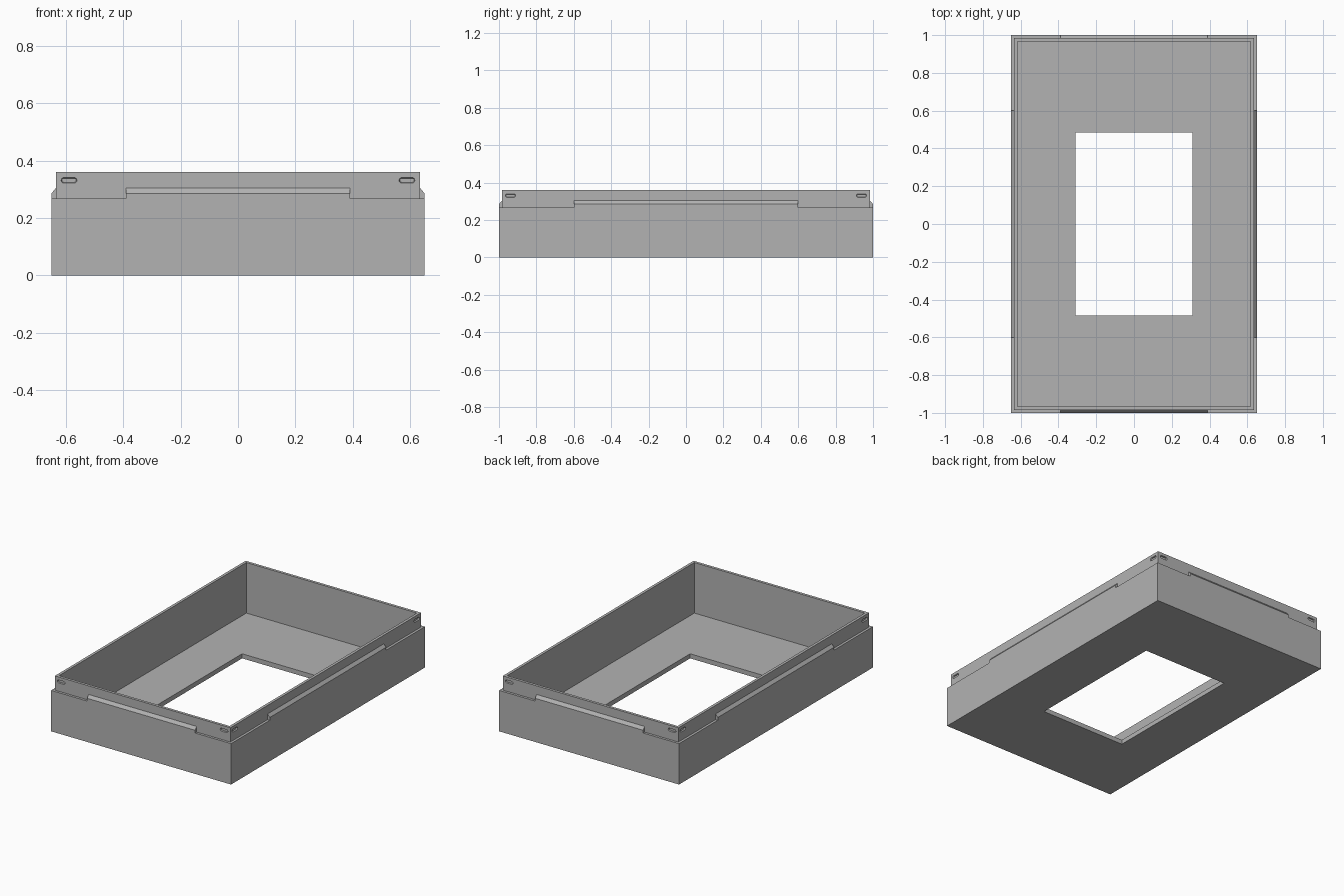
import bpy
import bmesh
from math import pi, cos, sin
from mathutils import Matrix, Vector

old = bpy.data.objects.get("Cube")
if old:
    bpy.data.objects.remove(old, do_unlink=True)

grey = bpy.data.materials.new("plain_grey")
grey.use_nodes = True
GREY = (0.45, 0.45, 0.45, 1)
grey.diffuse_color = GREY
grey.node_tree.nodes["Principled BSDF"].inputs["Base Color"].default_value = GREY

OUT = Vector((0.65, 1.0))
LIP = Vector((0.634, 0.984))
INNER = Vector((0.616, 0.966))
HOLE = Vector((0.31, 0.485))
FLOOR, LEDGE, TOP = 0.03, 0.267, 0.36


def finish(name, bm):
    bmesh.ops.recalc_face_normals(bm, faces=bm.faces[:])
    mesh = bpy.data.meshes.new(name)
    bm.to_mesh(mesh)
    bm.free()
    mesh.materials.append(grey)
    obj = bpy.data.objects.new(name, mesh)
    bpy.context.collection.objects.link(obj)
    return obj


def loft(name, rings, closed=False, matrix=Matrix()):
    """Join rings of points; cap the ends unless the loft closes on itself."""
    bm = bmesh.new()
    loops = [[bm.verts.new(matrix @ Vector(p)) for p in ring] for ring in rings]
    n = len(loops[0])
    pairs = list(zip(loops, loops[1:]))
    if closed:
        pairs.append((loops[-1], loops[0]))
    else:
        bm.faces.new(loops[0])
        bm.faces.new(loops[-1])
    for a, b in pairs:
        for i in range(n):
            j = (i + 1) % n
            bm.faces.new((a[i], a[j], b[j], b[i]))
    return finish(name, bm)


def rectangle(half, z):
    return [(sx * half.x, sy * half.y, z)
            for sx, sy in ((-1, -1), (1, -1), (1, 1), (-1, 1))]


def stadium(length, height, y):
    """Rounded slot outline in the xz plane."""
    r = height / 2
    pts = []
    for side, start in ((1, -pi / 2), (-1, pi / 2)):
        for k in range(7):
            a = start + pi * k / 6
            pts.append((side * (length / 2 - r) + r * cos(a), y, r * sin(a)))
    return pts


# Open tray with stepped lip and a rectangular hole in the floor
tray = loft("tray", [rectangle(half, z) for half, z in (
    (HOLE, 0), (OUT, 0), (OUT, LEDGE), (LIP, LEDGE),
    (LIP, TOP), (INNER, TOP), (INNER, FLOOR), (HOLE, FLOOR))], closed=True)

cutters = []
sides = (("front", 0, OUT.y, LIP.y, 0.39, LIP.x),
         ("left", pi / 2, OUT.x, LIP.x, 0.6, LIP.y),
         ("back", pi, OUT.y, LIP.y, 0.39, LIP.x),
         ("right", -pi / 2, OUT.x, LIP.x, 0.6, LIP.y))
for side, angle, outer, lip, reach, corner in sides:
    turn = Matrix.Rotation(angle, 4, "Z")

    # Sloped ridge resting on the ledge
    profile = ((-outer, LEDGE), (-outer, 0.285), (-lip, 0.304), (-lip, LEDGE))
    loft(side + "_ridge", [[(x, y, z) for y, z in profile]
                           for x in (-reach, reach)], matrix=turn)

    # Cutters for the shallow slots near the lip corners
    for sign in (-1, 1):
        place = turn @ Matrix.Translation((sign * (corner - 0.046), -lip, 0.331))
        cutter = loft(side + "_slot_cutter",
                      [stadium(0.058, 0.022, -0.004), stadium(0.05, 0.014, 0.008)],
                      matrix=place)
        cutter.hide_render = True
        cutter.hide_set(True)
        cutters.append(cutter)

# Cut the slots, then drop the cutters
for cutter in cutters:
    mod = tray.modifiers.new("slot", "BOOLEAN")
    mod.operation = "DIFFERENCE"
    mod.solver = "EXACT"
    mod.object = cutter
bpy.context.view_layer.update()
cut_mesh = bpy.data.meshes.new_from_object(
    tray.evaluated_get(bpy.context.evaluated_depsgraph_get()))
tray.modifiers.clear()
tray.data = cut_mesh
for cutter in cutters:
    bpy.data.objects.remove(cutter, do_unlink=True)
